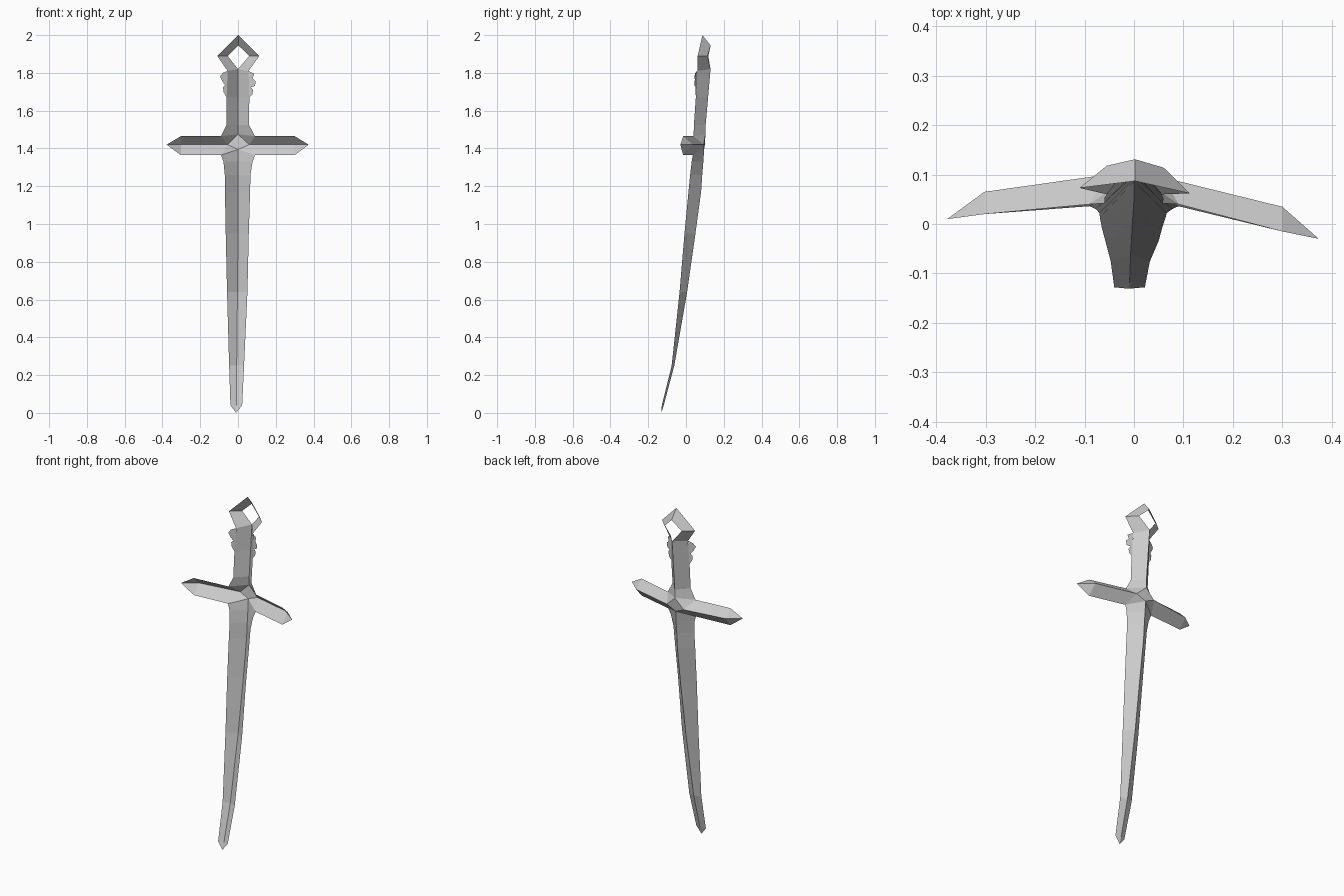
import bpy
import bmesh

if "Cube" in bpy.data.objects:
    bpy.data.objects.remove(bpy.data.objects["Cube"])

steel = bpy.data.materials.new("grey_steel")
steel.use_nodes = True
steel.diffuse_color = (0.6, 0.6, 0.6, 1)
steel.node_tree.nodes["Principled BSDF"].inputs["Base Color"].default_value = (0.6, 0.6, 0.6, 1)


def build(name, polygons):
    """Open shell from point loops, welded, with every face turned to the back."""
    bm = bmesh.new()
    for loop in polygons:
        bm.faces.new([bm.verts.new(p) for p in loop])
    bmesh.ops.remove_doubles(bm, verts=bm.verts, dist=0.0005)
    bm.normal_update()
    bmesh.ops.reverse_faces(bm, faces=[f for f in bm.faces if f.normal.y < 0])
    mesh = bpy.data.meshes.new(name)
    bm.to_mesh(mesh)
    bm.free()
    mesh.materials.append(steel)
    obj = bpy.data.objects.new(name, mesh)
    bpy.context.collection.objects.link(obj)
    return obj


def strips(rows):
    """Quads between successive rows of points."""
    return [(a[i], a[i + 1], b[i + 1], b[i])
            for a, b in zip(rows, rows[1:]) for i in range(len(a) - 1)]


def vee(z, left, right, y_edge, y_ridge, x_ridge=0):
    """V-shaped section: two side edges and a ridge behind them."""
    return [(left, y_edge, z), (x_ridge, y_ridge, z), (right, y_edge, z)]


# Guard crossing points shared by neighbouring parts
top, bottom = (0, 0.103, 1.475), (0, 0.096, 1.395)
boss_side = {-1: (-0.055, 0.1, 1.42), 1: (0.06, 0.094, 1.42)}
upper = {s: (s * 0.09, 0.04, 1.465) for s in (-1, 1)}
lower = {s: (s * 0.09, 0.036, 1.365) for s in (-1, 1)}

# Blade: curved, tapering V-section with a pointed tip
blade_rows = [
    vee(0.04, -0.04, 0.022, -0.128, -0.118, -0.009),
    vee(0.25, -0.047, 0.032, -0.076, -0.062, -0.007),
    vee(0.64, -0.058, 0.05, -0.034, 0.006, -0.003),
    vee(0.95, -0.065, 0.057, -0.008, 0.05),
    vee(1.17, -0.069, 0.064, 0.013, 0.08),
    vee(1.26, -0.07, 0.066, 0.022, 0.086),
    vee(1.33, -0.077, 0.077, 0.03, 0.092),
]
tip = (-0.01, -0.131, 0)
first = blade_rows[0]
build("blade", strips(blade_rows) + [(tip, first[0], first[1]), (tip, first[1], first[2])])

# Handle: same V-section, leaning back
handle_rows = [
    vee(1.525, -0.06, 0.058, 0.042, 0.104),
    vee(1.67, -0.06, 0.06, 0.052, 0.117),
    [(-0.055, 0.06, 1.81), (0, 0.13, 1.82), (0.056, 0.06, 1.81)],
]
build("handle", strips(handle_rows))

# Boss: diamond where the ridges meet, with facets out to each part
faces = [(top, boss_side[s], bottom) for s in (-1, 1)]
for s in (-1, 1):
    faces += [
        (top, upper[s], boss_side[s]),
        (bottom, lower[s], boss_side[s]),
        (handle_rows[0][1 + s], handle_rows[0][1], top, upper[s]),
        (blade_rows[-1][1 + s], blade_rows[-1][1], bottom, lower[s]),
    ]
build("guard_boss", faces)

# Guard arms: V-section swept forward to a point
for name, s, x, y_edge, y_ridge, end in (
        ("right_guard_arm", -1, -0.303, 0.02, 0.065, (-0.378, 0.01, 1.42)),
        ("left_guard_arm", 1, 0.3, -0.015, 0.035, (0.374, -0.03, 1.42))):
    root = [lower[s], boss_side[s], upper[s]]
    outer = [(x, y_edge, 1.365), (x, y_ridge, 1.42), (x, y_edge, 1.465)]
    build(name, strips([root, outer]) + [(outer[0], outer[1], end), (outer[1], outer[2], end)])

# Pommel: bevelled diamond ring, outer rim in front of the inner rim
outer_rim = [handle_rows[2][0], (-0.11, 0.073, 1.89), (0.002, 0.087, 2.0),
             (0.113, 0.062, 1.89), handle_rows[2][2]]
inner_rim = [handle_rows[2][1], (-0.055, 0.118, 1.89), (0.002, 0.131, 1.945),
             (0.06, 0.114, 1.89), handle_rows[2][1]]
build("pommel_ring", strips([outer_rim, inner_rim]))

# Scalloped grips along the upper handle edges
grips = {
    "right_grip_bumps": [(-0.06, 1.67), (-0.077, 1.70), (-0.079, 1.725), (-0.068, 1.735),
                         (-0.083, 1.755), (-0.095, 1.78), (-0.08, 1.80), (-0.055, 1.81)],
    "left_grip_bumps": [(0.06, 1.67), (0.076, 1.685), (0.08, 1.71), (0.068, 1.725), (0.089, 1.73),
                        (0.094, 1.755), (0.078, 1.77), (0.085, 1.795), (0.056, 1.81)],
}
for name, outline in grips.items():
    build(name, [[(x, 0.057 - 0.35 * (abs(x) - 0.058), z) for x, z in outline]])
